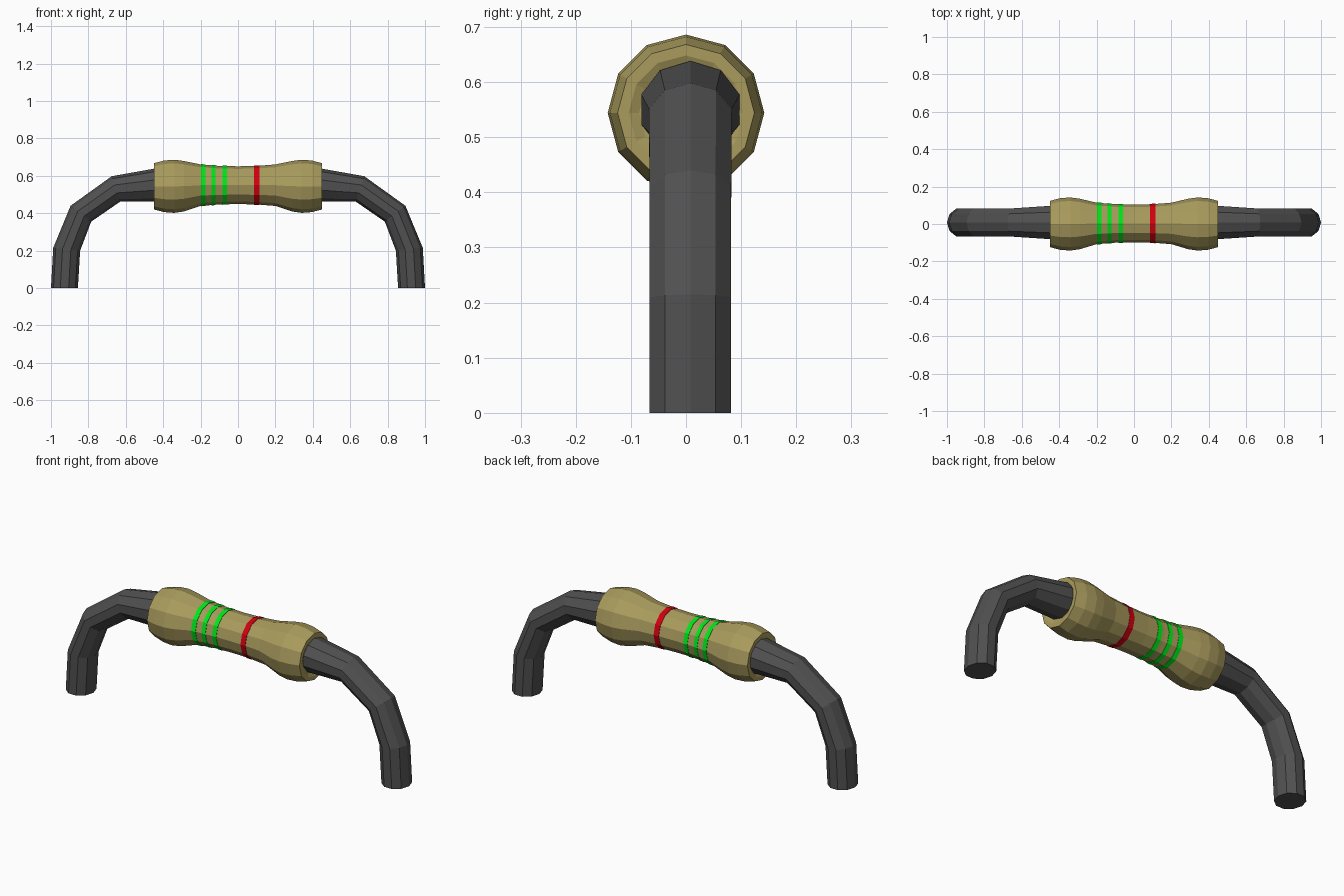
import bpy, bmesh
from math import sin, cos, pi

if "Cube" in bpy.data.objects:
    bpy.data.objects.remove(bpy.data.objects["Cube"])


def material(name, rgb):
    m = bpy.data.materials.new(name)
    m.diffuse_color = (*rgb, 1)
    m.use_nodes = True
    m.node_tree.nodes["Principled BSDF"].inputs["Base Color"].default_value = m.diffuse_color
    return m


def loft(name, rings, mat, closed=False):
    """Skin a list of point rings; cap the ends, or join last ring to first."""
    bm = bmesh.new()
    vs = [[bm.verts.new(p) for p in r] for r in rings]
    pairs = list(zip(vs, vs[1:])) + ([(vs[-1], vs[0])] if closed else [])
    n = len(rings[0])
    for a, b in pairs:
        for i in range(n):
            j = (i + 1) % n
            bm.faces.new((a[i], a[j], b[j], b[i]))
    if not closed:
        bm.faces.new(vs[0])
        bm.faces.new(vs[-1])
    bmesh.ops.recalc_face_normals(bm, faces=bm.faces)
    me = bpy.data.meshes.new(name)
    bm.to_mesh(me)
    bm.free()
    me.materials.append(mat)
    ob = bpy.data.objects.new(name, me)
    bpy.context.collection.objects.link(ob)
    return ob


def body_ring(x, r):
    # the waist sits slightly off the axis of the bulged ends
    k = max(0, 1 - max(0, abs(x) - 0.2) / 0.1)
    return [(x, 0.003 * k + r * sin(2 * pi * i / 12),
             0.544 + 0.006 * k + r * cos(2 * pi * i / 12)) for i in range(12)]


tan = material("tan", (0.40, 0.33, 0.11))
dark = material("dark_metal", (0.08, 0.08, 0.08))
green = material("green", (0.0, 0.8, 0.01))
red = material("red", (0.65, 0.0, 0.005))

# Ceramic body: waisted, bulged at both ends
half = [(0.1, 0.103), (0.2, 0.111), (0.29, 0.135), (0.34, 0.142),
        (0.395, 0.138), (0.448, 0.124), (0.448, 0.104), (0.44, 0.085)]
profile = [(-x, r) for x, r in reversed(half)] + [(0, 0.101)] + half
loft("body", [body_ring(x, r) for x, r in profile], tan)


# Colour bands hugging the waist
def waist(x):
    x = abs(x)
    return 0.101 + 0.02 * x if x < 0.1 else 0.103 + 0.08 * (x - 0.1)


for i, (x, w, mat) in enumerate([(-0.187, 0.024, green), (-0.131, 0.022, green),
                                 (-0.07, 0.024, green), (0.1, 0.029, red)]):
    a, b = x - w / 2, x + w / 2
    loft(f"band_{i + 1}", [body_ring(a, waist(a) + 0.002),
                           body_ring(b, waist(b) + 0.002),
                           body_ring(b, waist(b) - 0.01),
                           body_ring(a, waist(a) - 0.01)], mat, closed=True)

# Bent wire leads: (outer x, z, inner x, z, half width in y)
lead = [(1.0, 0.0, 0.856, 0.0, 0.074), (0.988, 0.215, 0.844, 0.2, 0.074),
        (0.895, 0.44, 0.785, 0.355, 0.074), (0.675, 0.598, 0.63, 0.462, 0.075),
        (0.45, 0.638, 0.45, 0.462, 0.089), (0.40, 0.638, 0.40, 0.462, 0.089)]
for side, s in (("left", -1), ("right", 1)):
    rings = []
    for ox, oz, ix, iz, w in lead:
        ring = []
        for i in range(10):
            a = 2 * pi * i / 10
            t = (1 + cos(a)) / 2
            ring.append((s * (ix + (ox - ix) * t), 0.008 + w * sin(a) / sin(0.4 * pi),
                         iz + (oz - iz) * t))
        rings.append(ring)
    loft(f"{side}_lead", rings, dark)
